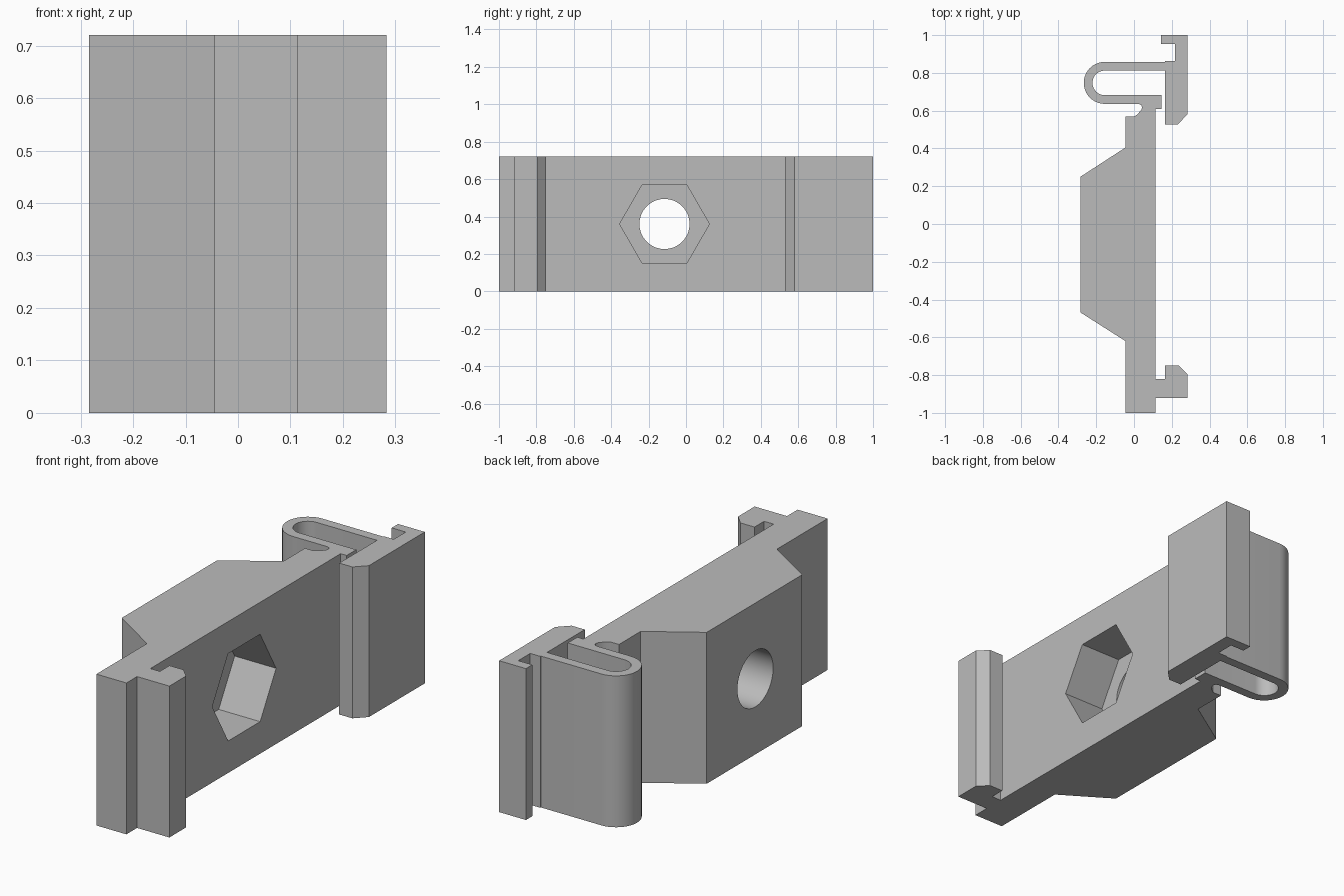
import bpy, bmesh
from math import sin, cos, pi, radians

if "Cube" in bpy.data.objects:
    bpy.data.objects.remove(bpy.data.objects["Cube"], do_unlink=True)

HEIGHT = 0.72

grey = bpy.data.materials.new("plain grey")
grey.use_nodes = True
colour = (0.5, 0.5, 0.5, 1)
grey.diffuse_color = colour
grey.node_tree.nodes["Principled BSDF"].inputs["Base Color"].default_value = colour


def bend(radius, start, end, steps=20):
    """Half-circle of the spring loop, angles in degrees."""
    angles = [radians(start + (end - start) * i / steps) for i in range(steps + 1)]
    return [(-0.155 + radius * cos(a), 0.747 + radius * sin(a)) for a in angles]


# Outline of the clip, counter-clockwise from above
fixed_hook = [(-0.045, -1), (0.113, -1), (0.113, -0.92), (0.283, -0.92),
              (0.283, -0.795), (0.237, -0.748), (0.163, -0.748),
              (0.163, -0.82), (0.113, -0.82)]
arm_root = [(0.113, 0.61), (0.145, 0.61), (0.145, 0.682)]
latch = [(0.163, 0.812), (0.163, 0.528), (0.232, 0.528), (0.283, 0.58),
         (0.283, 1), (0.142, 1), (0.142, 0.952), (0.216, 0.952),
         (0.216, 0.862), (0.163, 0.862), (0.163, 0.858)]
notch = [(0.025, 0.636), (0.038, 0.63), (0.043, 0.618), (0.039, 0.605),
         (0.018, 0.58), (0.0, 0.568), (-0.045, 0.568)]
nut_boss = [(-0.045, 0.405), (-0.284, 0.25), (-0.284, -0.468), (-0.045, -0.62)]
outline = (fixed_hook + arm_root + bend(0.065, 270, 90) + latch
           + bend(0.111, 90, 270) + notch + nut_boss)

# Extrude the outline to the full height
bm = bmesh.new()
base = bm.faces.new([bm.verts.new((x, y, 0)) for x, y in outline])
grown = bmesh.ops.extrude_face_region(bm, geom=[base], use_keep_orig=True)
top = [v for v in grown["geom"] if isinstance(v, bmesh.types.BMVert)]
bmesh.ops.translate(bm, verts=top, vec=(0, 0, HEIGHT))
bmesh.ops.recalc_face_normals(bm, faces=bm.faces)
mesh = bpy.data.meshes.new("rail_clip")
bm.to_mesh(mesh)
bm.free()
clip = bpy.data.objects.new("rail_clip", mesh)
bpy.context.collection.objects.link(clip)
mesh.materials.append(grey)


def cut(name, sides, radius, x_min, x_max):
    """Cut a prism running along x through the body."""
    bpy.ops.mesh.primitive_cylinder_add(
        vertices=sides, radius=radius, depth=x_max - x_min,
        location=((x_min + x_max) / 2, -0.115, HEIGHT / 2), rotation=(0, pi / 2, 0))
    cutter = bpy.context.object
    cutter.name = name
    cutter.hide_render = True
    cutter.data.materials.append(grey)
    mod = clip.modifiers.new(name, "BOOLEAN")
    mod.operation = "DIFFERENCE"
    mod.solver = "EXACT"
    mod.object = cutter
    bpy.ops.object.select_all(action="DESELECT")
    clip.select_set(True)
    bpy.context.view_layer.objects.active = clip
    bpy.ops.object.modifier_apply(modifier=name)
    bpy.data.objects.remove(cutter, do_unlink=True)


# Hexagonal nut pocket and the bolt hole behind it
cut("nut_pocket", 6, 0.24, -0.105, 0.2)
cut("bolt_hole", 64, 0.134, -0.4, 0.2)

bpy.ops.object.shade_smooth_by_angle(angle=radians(25))
